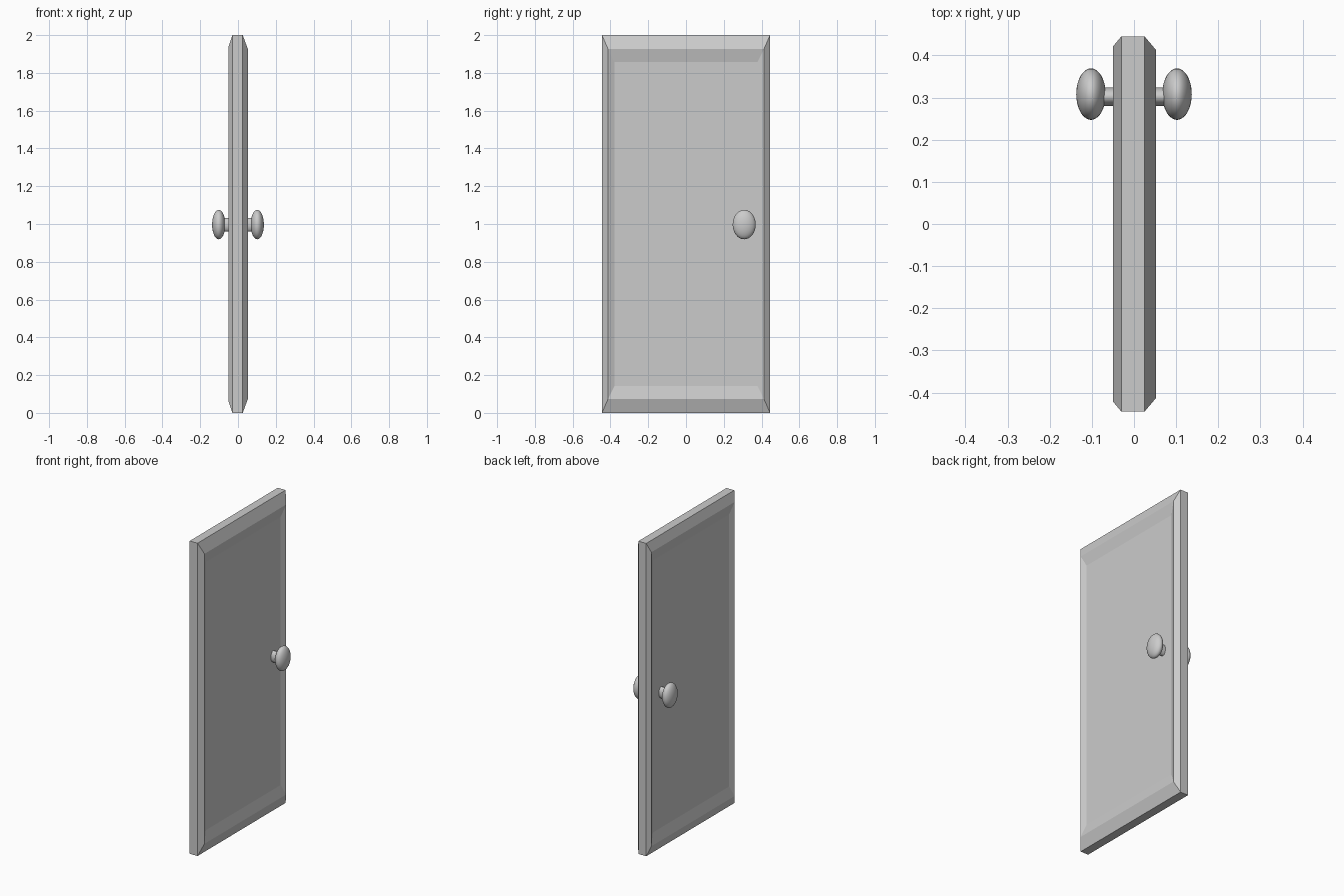
import bpy, bmesh, math
from mathutils import Vector

if "Cube" in bpy.data.objects:
    bpy.data.objects.remove(bpy.data.objects["Cube"])

H = 2.0


def ring(bm, x, half_y, margin_z):
    pts = [(-half_y, margin_z), (half_y, margin_z), (half_y, H - margin_z), (-half_y, H - margin_z)]
    return [bm.verts.new((x, y, z)) for y, z in pts]


# Door slab: nested rectangles from one recessed panel round the rim to the other
profile = [(-0.035, 0.385, 0.13), (-0.05, 0.421, 0.06), (-0.03, 0.445, 0.0),
           (0.025, 0.445, 0.0), (0.052, 0.413, 0.073), (0.037, 0.378, 0.143)]
bm = bmesh.new()
rings = [ring(bm, *p) for p in profile]
for a, b in zip(rings, rings[1:]):
    for i in range(4):
        j = (i + 1) % 4
        bm.faces.new((a[i], a[j], b[j], b[i]))
bm.faces.new(rings[0])
bm.faces.new(rings[-1])
bmesh.ops.recalc_face_normals(bm, faces=bm.faces)
mesh = bpy.data.meshes.new("door_panel")
bm.to_mesh(mesh)
bm.free()
bpy.context.collection.objects.link(bpy.data.objects.new("door_panel", mesh))


def smooth(obj, name):
    obj.name = name
    bpy.ops.object.shade_smooth_by_angle(angle=math.radians(40))


# Flattened oval knob and short oval stem on each face
for side, label in ((-1, "back"), (1, "front")):
    bpy.ops.mesh.primitive_uv_sphere_add(segments=32, ring_count=20, location=(side * 0.102, 0.308, 0.997),
                                         rotation=(0, math.pi / 2, 0))
    knob = bpy.context.object
    knob.scale = (0.078, 0.061, 0.035)
    smooth(knob, label + "_knob")
    bpy.ops.mesh.primitive_cylinder_add(vertices=32, radius=1, depth=0.07, location=(side * 0.06, 0.302, 0.995),
                                        rotation=(0, math.pi / 2, 0))
    stem = bpy.context.object
    stem.scale = (0.036, 0.022, 1)
    smooth(stem, label + "_knob_stem")
